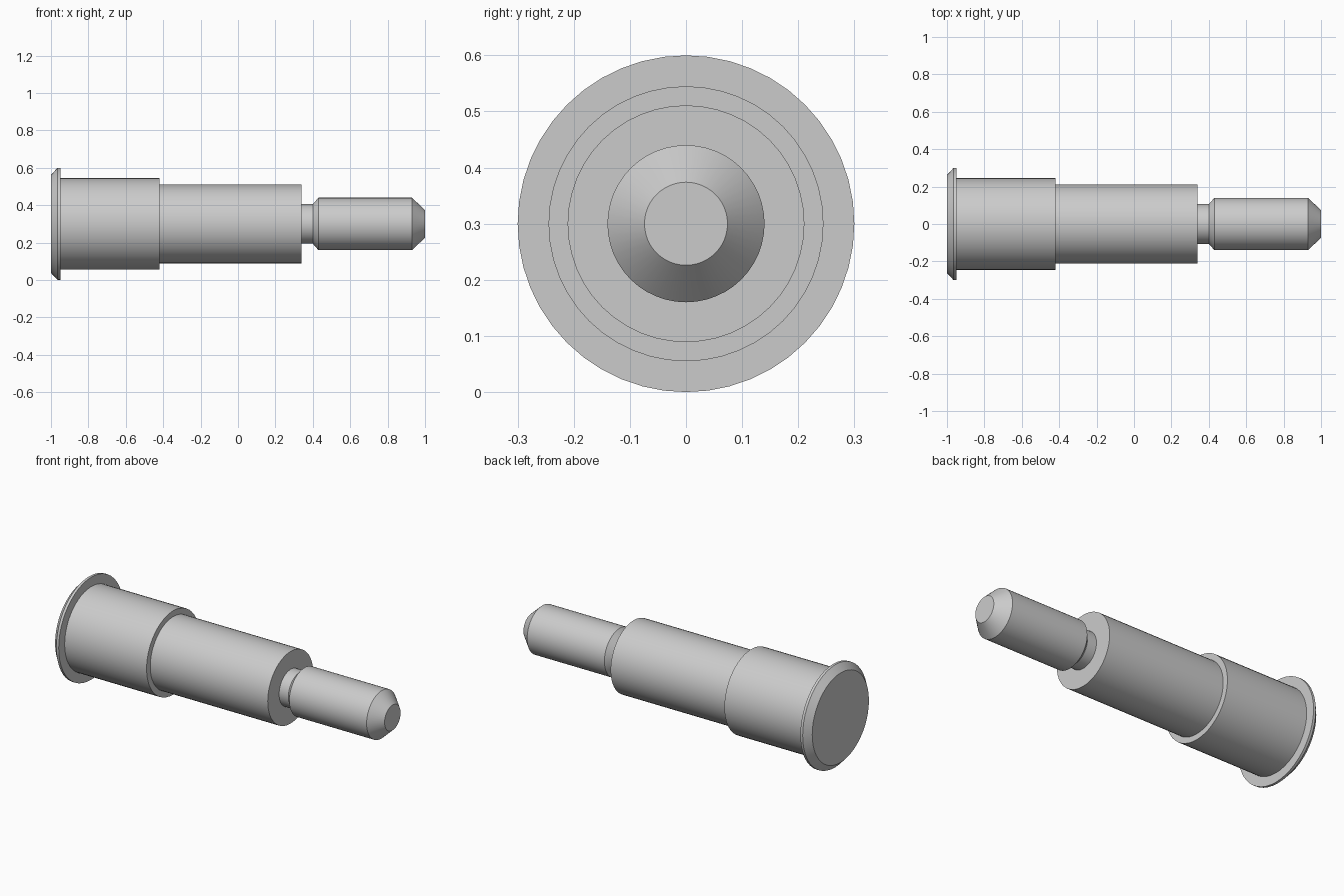
import bpy
import bmesh
import math

cube = bpy.data.objects.get("Cube")
if cube:
    bpy.data.objects.remove(cube, do_unlink=True)

SEGMENTS = 48
AXIS_Z = 0.30

# Plain grey metal
steel = bpy.data.materials.new("grey_steel")
steel.use_nodes = True
GREY = (0.6, 0.6, 0.6, 1.0)
steel.diffuse_color = GREY
steel.node_tree.nodes["Principled BSDF"].inputs["Base Color"].default_value = GREY


def turned_part(name, profile):
    """Spin (x, radius) points round the long axis; radius 0 closes an end."""
    bm = bmesh.new()
    verts = [bm.verts.new((x, 0, r)) for x, r in profile]
    edges = [bm.edges.new(pair) for pair in zip(verts, verts[1:])]
    bmesh.ops.spin(bm, geom=verts + edges, cent=(0, 0, 0), axis=(1, 0, 0),
                   angle=math.tau, steps=SEGMENTS, use_merge=True)
    bmesh.ops.remove_doubles(bm, verts=bm.verts, dist=1e-5)
    bmesh.ops.recalc_face_normals(bm, faces=bm.faces)
    # Open rings: make sure the outer wall faces away from the axis
    wall = max(bm.faces, key=lambda f: f.normal.yz.length * f.calc_area())
    if wall.normal.yz.dot(wall.calc_center_median().yz) < 0:
        bmesh.ops.reverse_faces(bm, faces=bm.faces)
    mesh = bpy.data.meshes.new(name)
    bm.to_mesh(mesh)
    bm.free()
    mesh.materials.append(steel)
    obj = bpy.data.objects.new(name, mesh)
    obj.location.z = AXIS_Z
    bpy.context.collection.objects.link(obj)
    bpy.ops.object.select_all(action='DESELECT')
    obj.select_set(True)
    bpy.context.view_layer.objects.active = obj
    bpy.ops.object.shade_smooth_by_angle(angle=math.radians(25))
    return obj


# Chamfered flange at the closed end, with its step down to the collar
turned_part("end_flange", [(-1.0, 0), (-1.0, 0.262), (-0.965, 0.30),
                           (-0.95, 0.30), (-0.95, 0.245)])
# Wide collar and its step down to the barrel
turned_part("collar", [(-0.95, 0.245), (-0.42, 0.245), (-0.42, 0.211)])
# Main barrel and its step down to the neck
turned_part("barrel", [(-0.42, 0.211), (0.34, 0.211), (0.34, 0.106)])
# Undercut neck with a short flare
turned_part("neck", [(0.34, 0.106), (0.40, 0.106), (0.43, 0.14)])
# Plunger with a tapered flat tip
turned_part("plunger", [(0.43, 0.14), (0.93, 0.14), (1.0, 0.074), (1.0, 0)])
